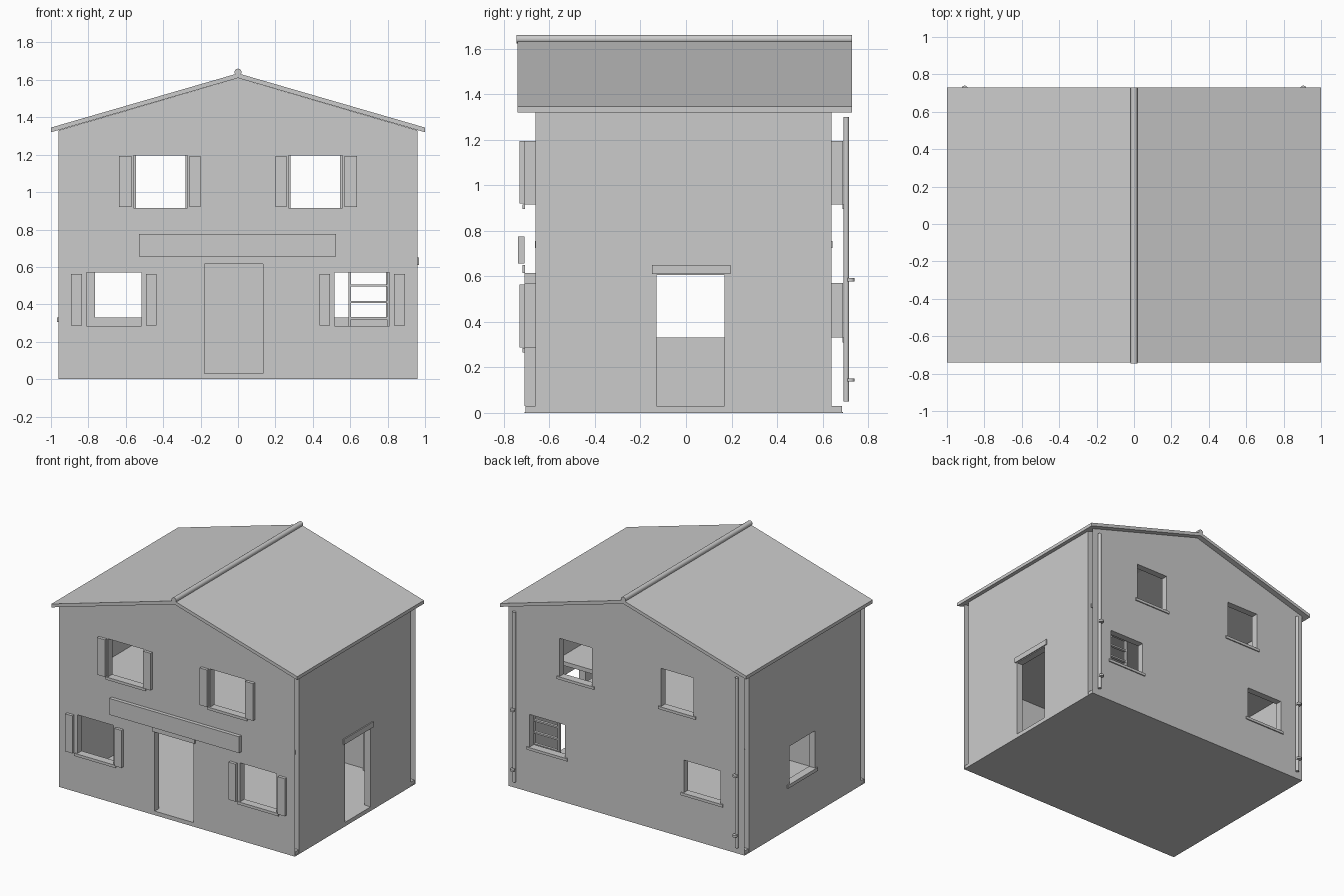
import bpy, bmesh, math
from mathutils import Matrix, Vector

if "Cube" in bpy.data.objects:
    bpy.data.objects.remove(bpy.data.objects["Cube"], do_unlink=True)

grey = bpy.data.materials.new("light_grey")
grey.use_nodes = True
grey.diffuse_color = (0.6, 0.6, 0.6, 1)
grey.node_tree.nodes["Principled BSDF"].inputs["Base Color"].default_value = (0.6, 0.6, 0.6, 1)


def finish(name, bm):
    bmesh.ops.recalc_face_normals(bm, faces=bm.faces)
    mesh = bpy.data.meshes.new(name)
    bm.to_mesh(mesh)
    bm.free()
    mesh.materials.append(grey)
    obj = bpy.data.objects.new(name, mesh)
    bpy.context.scene.collection.objects.link(obj)
    return obj


def boxes(name, spans):
    """One object made of boxes, each given as (x range, y range, z range)."""
    bm = bmesh.new()
    for span in spans:
        size = [b - a for a, b in span]
        mid = [(a + b) / 2 for a, b in span]
        bmesh.ops.create_cube(bm, size=1, matrix=Matrix.Translation(mid) @ Matrix.Diagonal((*size, 1)))
    return finish(name, bm)


def prism(name, outline, y0, y1):
    """Extrude an x-z outline along y."""
    bm = bmesh.new()
    face = bm.faces.new([bm.verts.new((x, y0, z)) for x, z in outline])
    ext = bmesh.ops.extrude_face_region(bm, geom=[face])
    verts = [v for v in ext["geom"] if isinstance(v, bmesh.types.BMVert)]
    bmesh.ops.translate(bm, verts=verts, vec=(0, y1 - y0, 0))
    return finish(name, bm)


def cylinder(bm, radius, length, matrix, sides=16):
    bmesh.ops.create_cone(bm, cap_ends=True, segments=sides, radius1=radius, radius2=radius,
                          depth=length, matrix=matrix)


def cut(obj, spans, drop=None):
    """Cut box openings, then optionally drop faces chosen by a rule."""
    cutter = boxes("cutter", spans)
    cutter.hide_render = True
    mod = obj.modifiers.new("openings", "BOOLEAN")
    mod.operation, mod.solver, mod.object = "DIFFERENCE", "EXACT", cutter
    deps = bpy.context.evaluated_depsgraph_get()
    mesh = bpy.data.meshes.new_from_object(obj.evaluated_get(deps))
    obj.modifiers.clear()
    obj.data = mesh
    bpy.data.objects.remove(cutter, do_unlink=True)
    if drop:
        bm = bmesh.new()
        bm.from_mesh(mesh)
        bmesh.ops.delete(bm, geom=[f for f in bm.faces if drop(f)], context="FACES")
        bm.to_mesh(mesh)
        bm.free()


def both(span):
    a, b = span
    return [(a, b), (-b, -a)]


# Main measures
HALF, T = 0.96, 0.05
FRONT, BACK = -0.71, 0.69
GABLE = [(-HALF, 0.005), (HALF, 0.005), (HALF, 1.33), (0, 1.61), (-HALF, 1.33)]
UPPER, LOWER = (0.27, 0.56), (0.515, 0.81)
UP_Z, LOW_Z, BACK_Z = (0.915, 1.195), (0.285, 0.57), (0.33, 0.57)
DOOR = (-0.18, 0.135)
SIDE = (-0.13, 0.17)


def open_end(face):
    return abs(face.normal.x) > 0.9 and abs(face.calc_center_median().x) > HALF - 0.01


# Ground slab and floors
boxes("ground_slab", [((-HALF, HALF), (FRONT, BACK), (0, 0.005))])
boxes("ground_floor", [((-0.955, 0.955), (FRONT + 0.005, BACK - 0.005), (0.005, 0.03))])
upper_floor = boxes("upper_floor", [((-0.93, 0.93), (-0.664, 0.644), (0.725, 0.755))])
cut(upper_floor, [((0.55, 0.86), (0.2, 0.63), (0.6, 0.9))])

# Front and back gable walls, hollow at the corners
y = (FRONT - 0.1, FRONT + 0.15)
front_wall = prism("front_wall", GABLE, FRONT, FRONT + T)
cut(front_wall, [(x, y, UP_Z) for x in both(UPPER)] + [(x, y, LOW_Z) for x in both(LOWER)]
    + [(DOOR, y, (0.03, 0.615))], open_end)
y = (BACK - 0.15, BACK + 0.1)
back_wall = prism("back_wall", GABLE, BACK - T, BACK)
BACK_LOWER = [(0.5, 0.79), (-0.765, -0.465)]
cut(back_wall, [(x, y, UP_Z) for x in both((0.28, 0.545))] + [(x, y, BACK_Z) for x in BACK_LOWER], open_end)

# Side walls: a doorway on the left, a window on the right
for name, side, z0 in (("left_wall", 1, 0.03), ("right_wall", -1, 0.33)):
    x = sorted((side * HALF, side * (HALF - T)))
    wall = boxes(name, [(x, (FRONT + T, BACK - T), (0.005, 1.33))])
    cut(wall, [((x[0] - 0.1, x[1] + 0.1), SIDE, (z0, 0.605))])

# Roof and ridge
prism("roof", [(-1, 1.32), (0, 1.61), (1, 1.32), (1, 1.345), (0, 1.635), (-1, 1.345)], -0.74, 0.73)
bm = bmesh.new()
cylinder(bm, 0.019, 1.475, Matrix.Translation((0, -0.0075, 1.641)) @ Matrix.Rotation(math.pi / 2, 4, "X"))
finish("ridge_cap", bm)

# Shutters on the front
y = (-0.732, -0.706)
boxes("upper_shutters", [(x, y, (0.92, 1.193)) for s in ((0.2, 0.26), (0.57, 0.635)) for x in both(s)])
boxes("lower_shutters", [(x, y, (0.287, 0.563)) for s in ((0.435, 0.492), (0.835, 0.893)) for x in both(s)])

# Sills, lintels and the sign board
y = (FRONT - 0.008, FRONT + 0.002)
boxes("front_sills", [(x, y, (0.895, 0.915)) for x in both((0.25, 0.575))]
      + [(x, y, (0.265, 0.285)) for x in both((0.495, 0.83))])
y = (BACK - 0.002, BACK + 0.008)
boxes("back_sills", [(x, y, (0.895, 0.915)) for x in both((0.26, 0.565))]
      + [((a - 0.02, b + 0.02), y, (0.31, 0.33)) for a, b in BACK_LOWER])
boxes("front_door_lintel", [((-0.195, 0.15), (FRONT - 0.008, FRONT + 0.002), (0.615, 0.65))])
boxes("side_door_lintel", [((HALF - 0.002, HALF + 0.008), (-0.15, 0.195), (0.61, 0.65))])
boxes("side_window_sill", [((-HALF - 0.008, -HALF + 0.002), (-0.15, 0.195), (0.305, 0.33))])
boxes("sign_board", [((-0.53, 0.525), (-0.737, -0.71), (0.655, 0.775))])

# Ladder to the upper floor
y = (0.61, 0.63)
boxes("ladder", [(x, y, (0.03, 0.8)) for x in ((0.59, 0.603), (0.797, 0.81))]
      + [((0.6, 0.8), y, (0.055 + 0.088 * i, 0.067 + 0.088 * i)) for i in range(8)])

# Drain pipes with clamps
for name, x in (("left_drain_pipe", 0.905), ("right_drain_pipe", -0.905)):
    bm = bmesh.new()
    cylinder(bm, 0.0125, 1.25, Matrix.Translation((x, 0.704, 0.675)))
    for z in (0.145, 0.585):
        cylinder(bm, 0.018, 0.014, Matrix.Translation((x, 0.722, z)))
    finish(name, bm)

# Smooth the round parts only
for name in ("ridge_cap", "left_drain_pipe", "right_drain_pipe"):
    obj = bpy.data.objects[name]
    bpy.ops.object.select_all(action="DESELECT")
    obj.select_set(True)
    bpy.context.view_layer.objects.active = obj
    bpy.ops.object.shade_smooth_by_angle()
